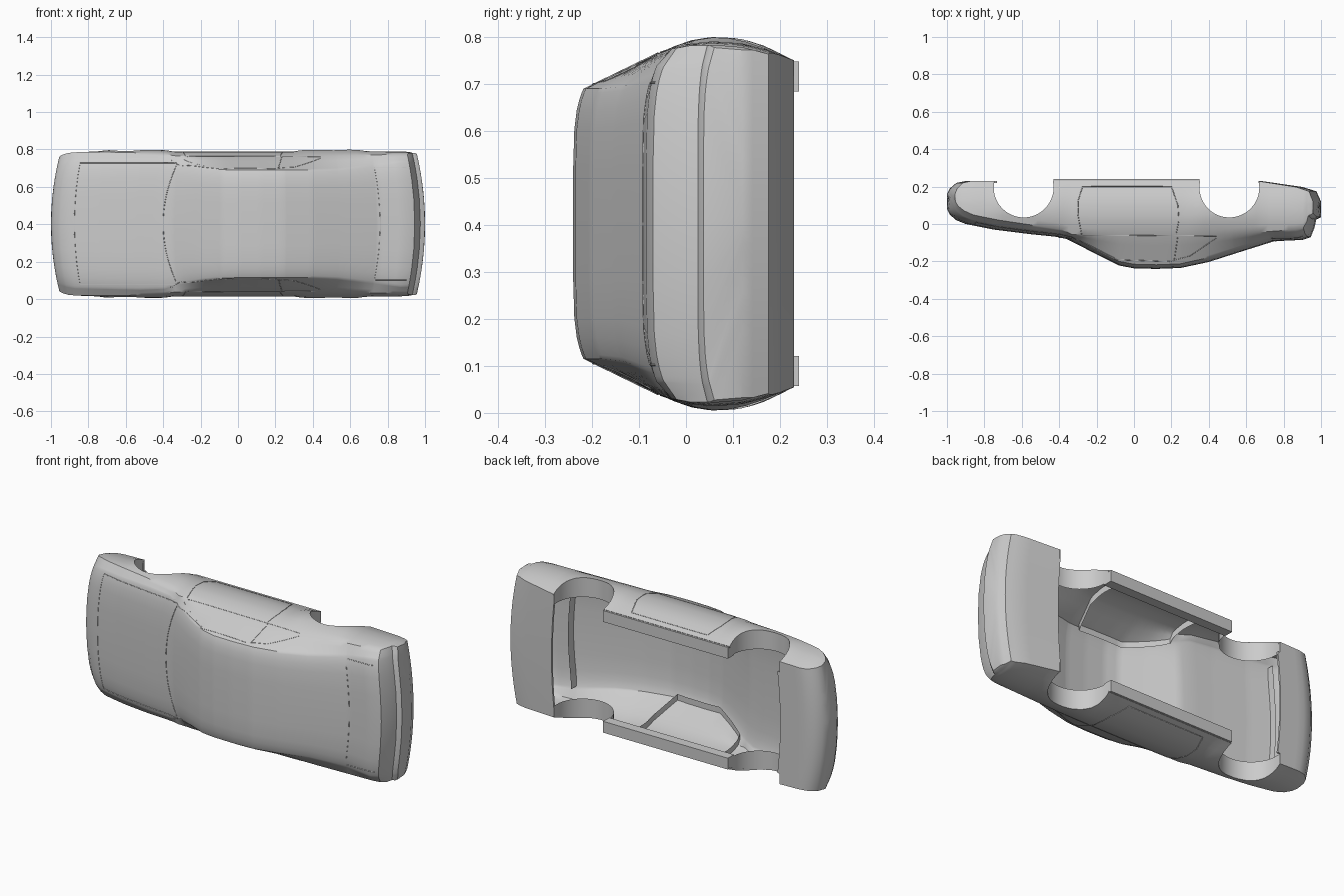
import bpy, bmesh, math
from mathutils import Vector

cube = bpy.data.objects.get("Cube")
if cube:
    bpy.data.objects.remove(cube, do_unlink=True)

grey = bpy.data.materials.new("body_grey")
grey.use_nodes = True
grey.diffuse_color = (0.6, 0.6, 0.6, 1)
grey.node_tree.nodes["Principled BSDF"].inputs["Base Color"].default_value = (0.6, 0.6, 0.6, 1)

MID = 0.402                      # middle of the car's width, along z
ARCHES = (-0.59, 0.51)
ARCH_Y, ARCH_R = 0.195, 0.16

# Body stations: x, roof line, shoulder line, roof half width, width factor
STATIONS = [
    (-1, .08, .12, .33, .94), (-.985, .05, .095, .335, .96), (-.95, .02, .07, .34, .98),
    (-.9, 0, .05, .345, .99), (-.75, -.03, .02, .345, 1), (-.55, -.055, -.01, .35, 1),
    (-.42, -.068, -.03, .345, 1), (-.36, -.08, -.055, .325, 1), (-.2, -.162, -.06, .3, 1),
    (-.08, -.222, -.06, .29, 1), (0, -.237, -.06, .287, 1), (.12, -.24, -.06, .287, 1),
    (.25, -.235, -.06, .287, 1), (.4, -.203, -.06, .287, 1), (.55, -.155, -.055, .292, 1),
    (.75, -.092, -.04, .315, 1), (.9, -.085, -.03, .335, 1), (.945, -.07, -.02, .335, .995),
    (.965, -.02, .01, .34, .99), (.975, .025, .045, .345, .98), (.99, .031, .05, .35, .98),
    (1, .037, .06, .345, .965)]
BOTTOM = [(-1, .16), (-.985, .19), (-.95, .22), (-.9, .23), (.68, .23), (.9, .198), (.975, .175), (1, .12)]
SIDE = [(-.09, .352), (-.06, .362), (0, .382), (.06, .388), (.12, .383), (.17, .37), (.235, .345)]
BOW = [(-1, .05), (-.85, .03), (-.4, .035), (-.2, .005), (.1, 0), (.7, -.025), (1, -.045)]


def interp(table, x):
    """Linear lookup of a row in a table sorted on its first column."""
    if x <= table[0][0]:
        return table[0][1:]
    for a, b in zip(table, table[1:]):
        if x <= b[0]:
            t = (x - a[0]) / (b[0] - a[0])
            return tuple(p + (q - p) * t for p, q in zip(a[1:], b[1:]))
    return table[-1][1:]


def section(u):
    """Half cross-section from the lower edge to the roof centre, as (half width, y)."""
    top, shoulder, roof_w, factor = interp(STATIONS, u)
    low = interp(BOTTOM, u)[0]
    flare = sum(max(0, min(1, 1.8 - 1.8 * ((u - c) / 0.21) ** 2)) for c in ARCHES) * 0.01
    pts = []
    for i in range(9):
        y = low + (shoulder - low) * i / 8
        pts.append((interp(SIDE, y)[0] * factor + flare * math.sin(math.pi * i / 8), y))
    crown = min(0.022, (shoulder - top) * 0.5)
    edge = (roof_w * factor, top + crown)
    base = pts[-1]
    for t in (.35, .7, .9):
        pts.append((base[0] + (edge[0] - base[0]) * t, base[1] + (edge[1] - base[1]) * t))
    for k in (1, .97, .92, .84, .7, .4, 0):
        pts.append((edge[0] * k, top + crown * k ** 6))
    return pts


def bowed(u, w):
    return u + interp(BOW, u)[0] * (w / 0.38) ** 2


def station_at(x, w):
    u = x
    for _ in range(8):
        u = x - interp(BOW, u)[0] * (w / 0.38) ** 2
    return u


def side_point(x, y, s):
    """Point on the flank at the given x and y; s picks the flank."""
    w = 0.37
    for _ in range(4):
        w = interp(sorted((b, a) for a, b in section(station_at(x, w))), y)[0]
    return Vector((x, y, MID + s * w))


def top_point(x, z):
    """Point on the upper surface at the given x and z."""
    w = abs(z - MID)
    return Vector((x, interp(sorted(section(station_at(x, w))[8:]), w)[0], z))


def dense(pts, n=8, closed=False):
    out = []
    for a, b in zip(pts, pts[1:] + pts[:1] if closed else pts[1:]):
        out += [tuple(p + (q - p) * i / n for p, q in zip(a, b)) for i in range(n)]
    return out if closed else out + [pts[-1]]


def add_object(name, data):
    ob = bpy.data.objects.new(name, data)
    bpy.context.collection.objects.link(ob)
    data.materials.append(grey)
    return ob


def mesh_object(name, bm):
    bmesh.ops.recalc_face_normals(bm, faces=bm.faces)
    me = bpy.data.meshes.new(name)
    bm.to_mesh(me)
    bm.free()
    return add_object(name, me)


def activate(ob):
    bpy.ops.object.select_all(action='DESELECT')
    ob.select_set(True)
    bpy.context.view_layer.objects.active = ob


def smooth(ob):
    activate(ob)
    bpy.ops.object.shade_smooth_by_angle(angle=math.radians(35))


def band(name, outer, inner, closed=False):
    """Ribbon of faces between two matching paths."""
    bm = bmesh.new()
    a, b = [[bm.verts.new(p) for p in path] for path in (outer, inner)]
    n = len(a)
    for i in range(n if closed else n - 1):
        j = (i + 1) % n
        bm.faces.new((a[i], a[j], b[j], b[i]))
    smooth(mesh_object(name, bm))


def seam(name, path):
    """Fine panel line lying on the skin."""
    cu = bpy.data.curves.new(name, 'CURVE')
    cu.dimensions = '3D'
    cu.bevel_depth, cu.bevel_resolution = 0.002, 0
    sp = cu.splines.new('POLY')
    sp.points.add(len(path) - 1)
    for p, co in zip(sp.points, path):
        p.co = (*co, 1)
    add_object(name, cu)


# Body shell: lofted skin, closed ends and partial underside
xs = sorted({r[0] for r in STATIONS} | {round(-.9 + .04 * i, 3) for i in range(45)} | {.68})
bm = bmesh.new()
rings, floors = [], []
for u in xs:
    half = section(u)
    full = [(-w, y) for w, y in half] + [(w, y) for w, y in half[-2::-1]]
    ring = [bm.verts.new((bowed(u, w), y, MID + w)) for w, y in full]
    n, (w0, low) = len(ring), half[0]
    rings.append(ring)
    floor = None
    if u <= -.75 or u >= .68:
        floor = [ring[0]]
        for i in range(1, n - 1):
            w = -w0 + 2 * w0 * i / (n - 1)
            floor.append(bm.verts.new((bowed(u, w), low, MID + w)))
        floor.append(ring[-1])
    floors.append(floor)
for grid in (rings, floors):
    for a, b in zip(grid, grid[1:]):
        if a and b:
            for i in range(n - 1):
                bm.faces.new((a[i], a[i + 1], b[i + 1], b[i]))
for r, f in ((rings[0], floors[0]), (rings[-1], floors[-1])):
    for i in range(n - 1):
        bm.faces.new(list(dict.fromkeys((r[i], r[i + 1], f[i + 1], f[i]))))
body = mesh_object("body_shell", bm)
mod = body.modifiers.new("thickness", 'SOLIDIFY')
mod.thickness, mod.offset = 0.01, -1

# Wheel arch openings
cutters = []
for c in ARCHES:
    for s in (-1, 1):
        bpy.ops.mesh.primitive_cylinder_add(vertices=48, radius=ARCH_R, depth=0.2,
                                            location=(c, ARCH_Y, MID + s * 0.387))
        cut = bpy.context.object
        cut.name, cut.hide_render = "arch_cutter", True
        cutters.append(cut)
        mod = body.modifiers.new("arch", 'BOOLEAN')
        mod.operation, mod.solver, mod.object = 'DIFFERENCE', 'EXACT', cut
activate(body)
for mod in list(body.modifiers):
    bpy.ops.object.modifier_apply(modifier=mod.name)
for cut in cutters:
    bpy.data.objects.remove(cut, do_unlink=True)
smooth(body)

for s, side in ((-1, "right"), (1, "left")):
    # Wheel arch liners
    for c, end in zip(ARCHES, ("front", "rear")):
        arc = [(c + ARCH_R, .23)]
        arc += [(c + ARCH_R * math.cos(math.pi * i / 24), ARCH_Y - ARCH_R * math.sin(math.pi * i / 24))
                for i in range(25)] + [(c - ARCH_R, .23)]
        outer = [side_point(x, y, s) for x, y in arc]
        band(f"{end}_{side}_arch_liner", outer, [(p.x, p.y, MID + s * .287) for p in outer])

    # Sill beams
    bm = bmesh.new()
    bmesh.ops.create_cube(bm, size=1)
    for v in bm.verts:
        v.co = Vector((-.04, .213, MID + s * .313)) + v.co * Vector((.78, .054, .064))
    mesh_object(side + "_sill", bm)

    # Door opening frame inside the flank
    opening = dense([(-.08, -.19), (.19, -.196), (.235, -.05), (.235, .1), (.2, .2),
                     (-.275, .2), (-.3, .1), (-.29, -.068)], closed=True)
    outer = [side_point(x, y, s) for x, y in opening]
    band(side + "_door_frame", outer, [p - Vector((0, 0, s * .045)) for p in outer], True)

    # Flank panel lines
    flank = {
        "window_line": [(-.34, -.066), (-.22, -.122), (-.09, -.19), (.19, -.2), (.3, -.17), (.44, -.075)],
        "belt_line": [(-.36, -.058), (.44, -.064)],
        "window_pillar_line": [(.215, -.195), (.235, -.06)],
        "door_line": [(-.28, -.055), (-.3, .05), (-.3, .12), (-.275, .2), (.2, .2),
                      (.235, .1), (.24, .02), (.225, -.055)]}
    for name, pts in flank.items():
        seam(f"{side}_{name}", [side_point(x, y, s) for x, y in dense(pts)])
    for name, pts in (("bonnet_edge_line", [(-.845, .325), (-.33, .325)]),
                      ("boot_edge_line", [(.735, .3), (.9, .3)])):
        seam(f"{side}_{name}", [top_point(x, MID + s * w) for x, w in dense(pts, 20)])

# Crosswise panel lines, with ribs under the bonnet and boot lid edges
for name, x0, bend, w, rib in (("bonnet_front", -.875, .03, .325, .05), ("cowl", -.4, .07, .31, 0),
                               ("boot_lid", .76, -.03, .3, .06)):
    path = [top_point(x0 + bend * (i / 12) ** 2, MID + w * i / 12) for i in range(-12, 13)]
    seam(name + "_line", path)
    if rib:
        band(name + "_rib", [p + Vector((0, .004, 0)) for p in path], [p + Vector((0, rib, 0)) for p in path])
